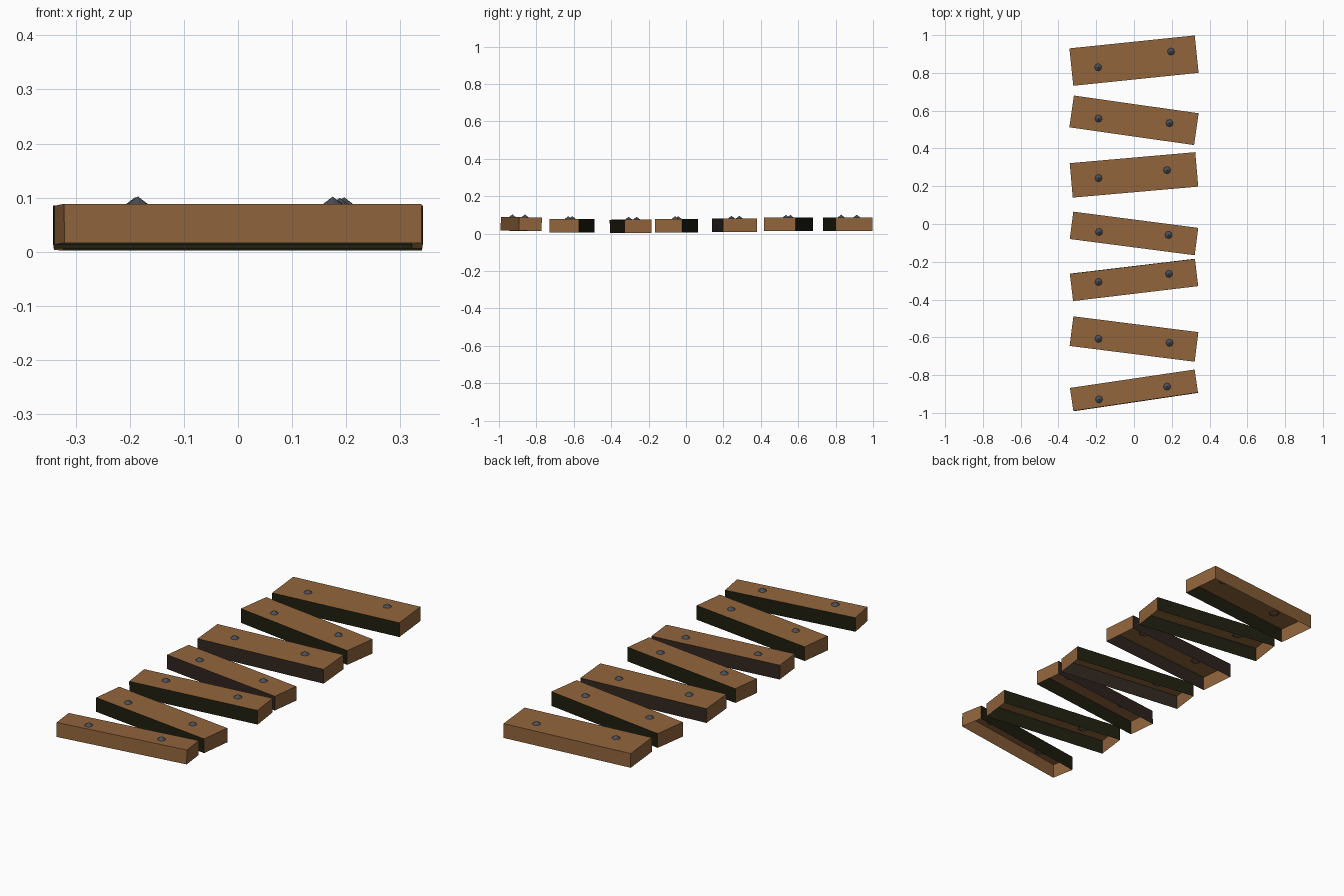
import bpy, bmesh, math
from mathutils import Matrix, Vector

if "Cube" in bpy.data.objects:
    bpy.data.objects.remove(bpy.data.objects["Cube"])


def material(name, rgb):
    m = bpy.data.materials.new(name)
    m.diffuse_color = (*rgb, 1)
    m.use_nodes = True
    m.node_tree.nodes["Principled BSDF"].inputs["Base Color"].default_value = m.diffuse_color
    return m


WOOD = material("brown wood", (0.285, 0.130, 0.045))
OLIVE = material("dark olive side", (0.013, 0.013, 0.005))
UMBER = material("dark umber side", (0.030, 0.019, 0.013))
IRON = material("dark iron", (0.070, 0.078, 0.095))

LENGTH, HEIGHT = 0.667, 0.072

# centre y, width, yaw, roll, base z, front side colour, back side colour, stud positions
PLANKS = [
    (-0.881, 0.123, 8.4, -1.6, 0.015, 0, 1, ((-0.185, -0.928), (0.175, -0.861))),
    (-0.609, 0.158, -7.2, 0.0, 0.006, 1, 1, ((-0.188, -0.608), (0.188, -0.629))),
    (-0.296, 0.145, 6.8, 0.7, 0.003, 1, 2, ((-0.188, -0.307), (0.185, -0.264))),
    (-0.050, 0.146, -7.4, 0.0, 0.006, 2, 1, ((-0.185, -0.042), (0.183, -0.058))),
    (0.260, 0.183, 5.0, 0.0, 0.008, 2, 2, ((-0.188, 0.243), (0.175, 0.285))),
    (0.549, 0.170, -8.1, 0.0, 0.013, 1, 1, ((-0.188, 0.558), (0.188, 0.534))),
    (0.865, 0.199, 5.9, 0.0, 0.014, 1, 0, ((-0.190, 0.830), (0.196, 0.913))),
]


def finish(bm, name, mats):
    mesh = bpy.data.meshes.new(name)
    bm.to_mesh(mesh)
    bm.free()
    for m in mats:
        mesh.materials.append(m)
    ob = bpy.data.objects.new(name, mesh)
    bpy.context.collection.objects.link(ob)
    return ob


for i, (cy, width, yaw, roll, base, front, back, studs) in enumerate(PLANKS, 1):
    place = (Matrix.Translation((0, cy, base + HEIGHT / 2))
             @ Matrix.Rotation(math.radians(yaw), 4, 'Z')
             @ Matrix.Rotation(math.radians(roll), 4, 'X'))

    # plank: box open underneath, long sides coloured by direction
    bm = bmesh.new()
    bmesh.ops.create_cube(bm, size=1, matrix=Matrix.Diagonal((LENGTH, width, HEIGHT, 1)))
    bm.normal_update()
    bmesh.ops.delete(bm, geom=[f for f in bm.faces if f.normal.z < -0.5], context='FACES')
    for f in bm.faces:
        if f.normal.y < -0.5:
            f.material_index = front
        elif f.normal.y > 0.5:
            f.material_index = back
    plank = finish(bm, f"plank_{i}", (WOOD, OLIVE, UMBER))
    plank.matrix_world = place

    # nail heads: low open cones poking through the top
    for j, (x, y) in enumerate(studs, 1):
        local = place.inverted() @ Vector((x, y, base + HEIGHT))
        bm = bmesh.new()
        bmesh.ops.create_cone(bm, cap_ends=False, segments=8, radius1=0.025,
                              radius2=0, depth=0.019)
        bmesh.ops.remove_doubles(bm, verts=bm.verts, dist=0.0001)
        nail = finish(bm, f"nail_{i}_{j}", (IRON,))
        nail.matrix_world = place @ Matrix.Translation((local.x, local.y, HEIGHT / 2 + 0.0055))
